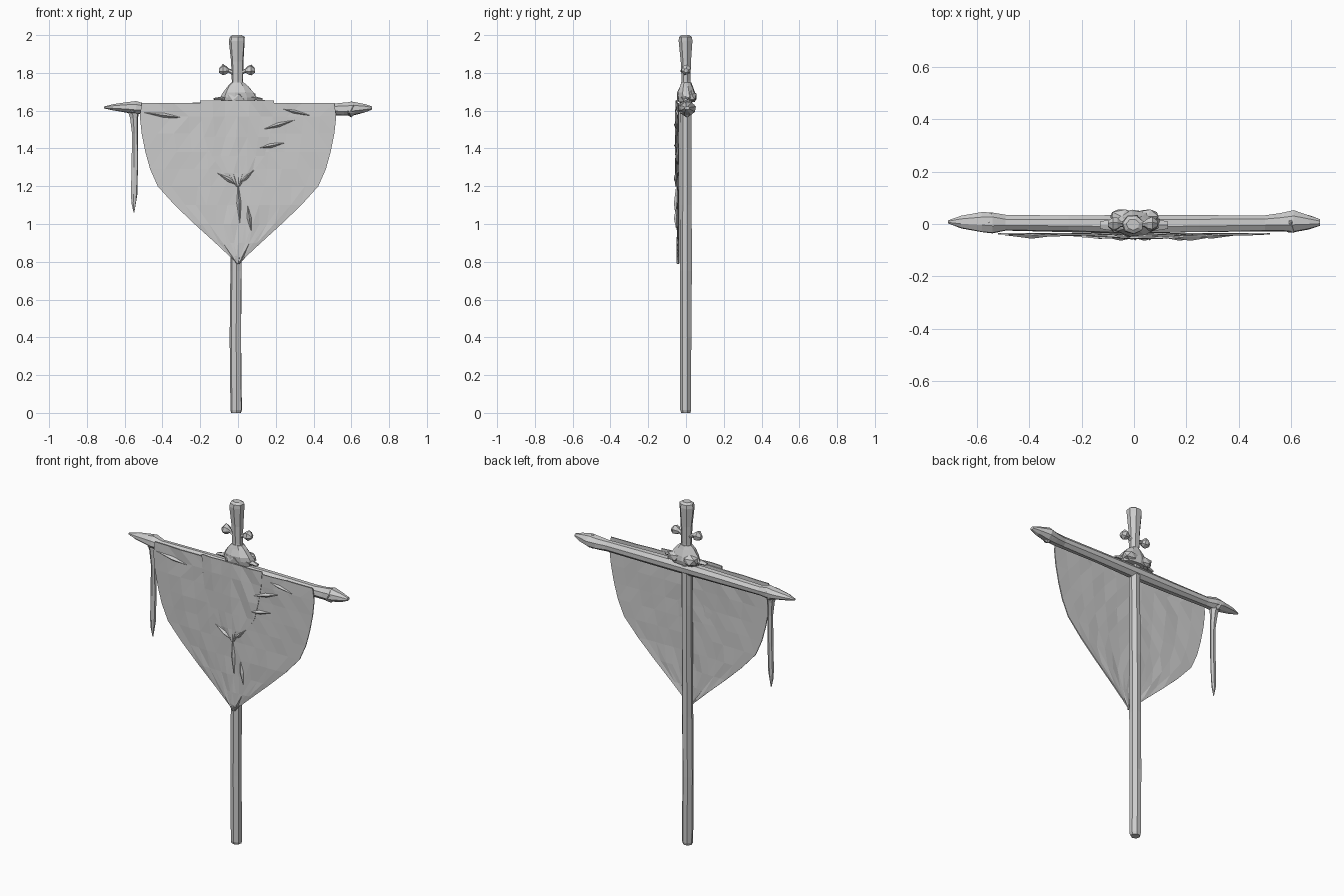
import bpy, bmesh, math, random
from mathutils import Vector

if "Cube" in bpy.data.objects:
    bpy.data.objects.remove(bpy.data.objects["Cube"])

random.seed(7)


def finish(name, bm):
    bmesh.ops.recalc_face_normals(bm, faces=bm.faces)
    me = bpy.data.meshes.new(name)
    bm.to_mesh(me)
    bm.free()
    ob = bpy.data.objects.new(name, me)
    bpy.context.collection.objects.link(ob)
    return ob


def loft(name, rings, axis='z', sides=7, jitter=0.0, phase=0.3):
    """Rings are (position, centre a, centre b, radius a, radius b)."""
    bm = bmesh.new()
    loops = []
    for p, ca, cb, ra, rb in rings:
        loop = []
        for i in range(sides):
            t = phase + 2 * math.pi * i / sides
            k = 1 + random.uniform(-jitter, jitter)
            a, b = ca + ra * k * math.cos(t), cb + rb * k * math.sin(t)
            loop.append(bm.verts.new((a, b, p) if axis == 'z' else (p, a, b)))
        loops.append(loop)
    for l0, l1 in zip(loops, loops[1:]):
        for i in range(sides):
            j = (i + 1) % sides
            bm.faces.new((l0[i], l0[j], l1[j], l1[i]))
    bm.faces.new(loops[0])
    bm.faces.new(loops[-1])
    return finish(name, bm)


def cloth(name, rows, y_edge, bow, cols, wrinkle, thick):
    """Rows are (z, left x, right x); the sheet bows forward in the middle."""
    bm = bmesh.new()
    grid = []
    for z, x0, x1 in rows:
        line = []
        for c in range(cols + 1):
            u = c / cols
            inner = 0 < c < cols
            y = y_edge - bow * (1 - (2 * u - 1) ** 2)
            if inner:
                y += random.uniform(-wrinkle, wrinkle)
            line.append(bm.verts.new((x0 + (x1 - x0) * u, y, z)))
        grid.append(line)
    for r0, r1 in zip(grid, grid[1:]):
        for c in range(cols):
            bm.faces.new((r0[c], r1[c], r1[c + 1], r0[c + 1]))
    bmesh.ops.triangulate(bm, faces=bm.faces)
    ob = finish(name, bm)
    mod = ob.modifiers.new("thickness", 'SOLIDIFY')
    mod.thickness = thick
    mod.offset = 0
    return ob


def lump(name, loc, size, subdiv=1, jitter=0.1):
    bm = bmesh.new()
    bmesh.ops.create_icosphere(bm, subdivisions=subdiv, radius=1)
    for v in bm.verts:
        v.co *= 1 + random.uniform(-jitter, jitter)
        v.co = Vector(loc) + Vector([a * s for a, s in zip(v.co, size)])
    return finish(name, bm)


# Rough-hewn upright pole
loft("pole", [(0, -.01, 0, .028, .026), (.015, -.01, 0, .032, .031),
              (.4, -.012, 0, .031, .031), (.75, -.01, 0, .032, .032),
              (1.1, -.008, 0, .03, .032), (1.4, -.006, 0, .03, .03),
              (1.7, -.004, 0, .03, .03)], jitter=.06)

# Flared top of the pole
loft("pole_top", [(1.66, 0, 0, .034, .03), (1.76, -.002, 0, .031, .024),
                  (1.86, -.003, 0, .033, .028), (1.97, -.004, -.002, .043, .038),
                  (1.99, -.004, -.002, .041, .037), (2.0, -.004, -.002, .025, .022)],
     jitter=.05)

# Crossbar with carved, pointed ends
loft("crossbar", [(-.71, .008, 1.617, .006, .005), (-.66, .008, 1.618, .026, .018),
                  (-.58, .008, 1.617, .04, .03), (-.54, .006, 1.615, .042, .036),
                  (-.49, .004, 1.61, .032, .03), (-.25, .002, 1.61, .033, .034),
                  (0, 0, 1.61, .037, .037), (.25, .002, 1.61, .035, .034),
                  (.5, .004, 1.608, .032, .032), (.56, .008, 1.607, .036, .036),
                  (.61, .01, 1.61, .042, .037), (.67, .007, 1.613, .028, .024),
                  (.71, .005, 1.614, .013, .009)], axis='x', sides=8, jitter=.07)

# Cord knots near the bar ends
for name, x, z in (("left_knot", -.555, 1.612), ("right_knot", .6, 1.607)):
    lump(name, (x, .006, z), (.035, .042, .041), jitter=.12)

# Hanging banner
half = [(1.64, .51), (1.57, .52), (1.48, .51), (1.38, .49), (1.29, .465),
        (1.2, .425), (1.1, .335), (1.0, .23), (.9, .12), (.83, .045), (.79, .006)]
cloth("banner", [(z, -w, w) for z, w in half], -.037, .008, 12, .003, .006)

# Smaller pennant layered on the banner
cloth("front_pennant", [(1.655, -.2, .19), (1.57, -.195, .185), (1.46, -.18, .165),
                        (1.36, -.14, .14), (1.27, -.075, .075), (1.2, -.006, .006)],
      -.047, .005, 6, .004, .007)


def fold(name, a, b, width=.012):
    """Raised crease tapering to both ends."""
    a, b = Vector(a), Vector(b)
    mid = (a + b) / 2
    side = Vector((-(b - a).z, 0, (b - a).x)).normalized() * width
    bm = bmesh.new()
    va, vb, vl, vr, vt = [bm.verts.new(p) for p in
                          (a, b, mid + side, mid - side, mid + Vector((0, -.014, 0)))]
    for f in ((va, vl, vt), (vl, vb, vt), (vb, vr, vt), (vr, va, vt), (va, vr, vb, vl)):
        bm.faces.new(f)
    finish(name, bm)


# Creases in the cloth
for i, (x0, z0, x1, z1) in enumerate([
        (-.11, 1.27, .01, 1.2), (.09, 1.29, -.01, 1.2), (0, 1.22, .01, 1.0),
        (.05, 1.1, .07, .96), (.13, 1.5, .3, 1.55), (.19, 1.62, .4, 1.57),
        (.1, 1.4, .25, 1.43), (-.5, 1.59, -.28, 1.56)]):
    y = -.05 if abs(x0) < .15 else -.042
    fold("cloth_crease_%d" % i, (x0, y, z0), (x1, y, z1))

# Torn strip hanging from the left knot
loft("hanging_strip", [(1.61, -.555, .004, .035, .03), (1.56, -.55, .002, .022, .02),
                       (1.48, -.546, 0, .016, .012), (1.3, -.546, 0, .017, .01),
                       (1.16, -.55, 0, .018, .01), (1.11, -.552, 0, .013, .008),
                       (1.06, -.551, 0, .002, .002)], sides=6, jitter=.08)

# Bound collar where the pole meets the bar
loft("collar", [(1.645, .005, .004, .085, .045), (1.67, .005, .004, .1, .052),
                (1.695, .002, .002, .085, .05), (1.73, 0, 0, .055, .034),
                (1.75, 0, 0, .033, .027)], sides=9, jitter=.07)
lump("front_binding", (-.01, -.02, 1.67), (.06, .032, .035))
for name, x in (("left_binding", -.045), ("right_binding", .05)):
    lump(name, (x, .028, 1.675), (.05, .032, .033))

# Loose binding ends lying on the bar
loft("left_binding_end", [(-.13, -.005, 1.662, .014, .005), (-.03, 0, 1.668, .036, .016)],
     axis='x', sides=5)
loft("right_binding_end", [(.03, 0, 1.672, .036, .018), (.13, -.005, 1.66, .014, .006)],
     axis='x', sides=5)

# Side pegs with faceted knobs
for name, s in (("left", -1), ("right", 1)):
    cx = -.005
    loft(name + "_peg", [(cx + s * d, 0, z, r, r) for d, z, r in
                         ((.02, 1.8, .014), (.045, 1.812, .011), (.058, 1.815, .023),
                          (.075, 1.817, .029), (.095, 1.812, .012))],
         axis='x', sides=6, jitter=.1)
